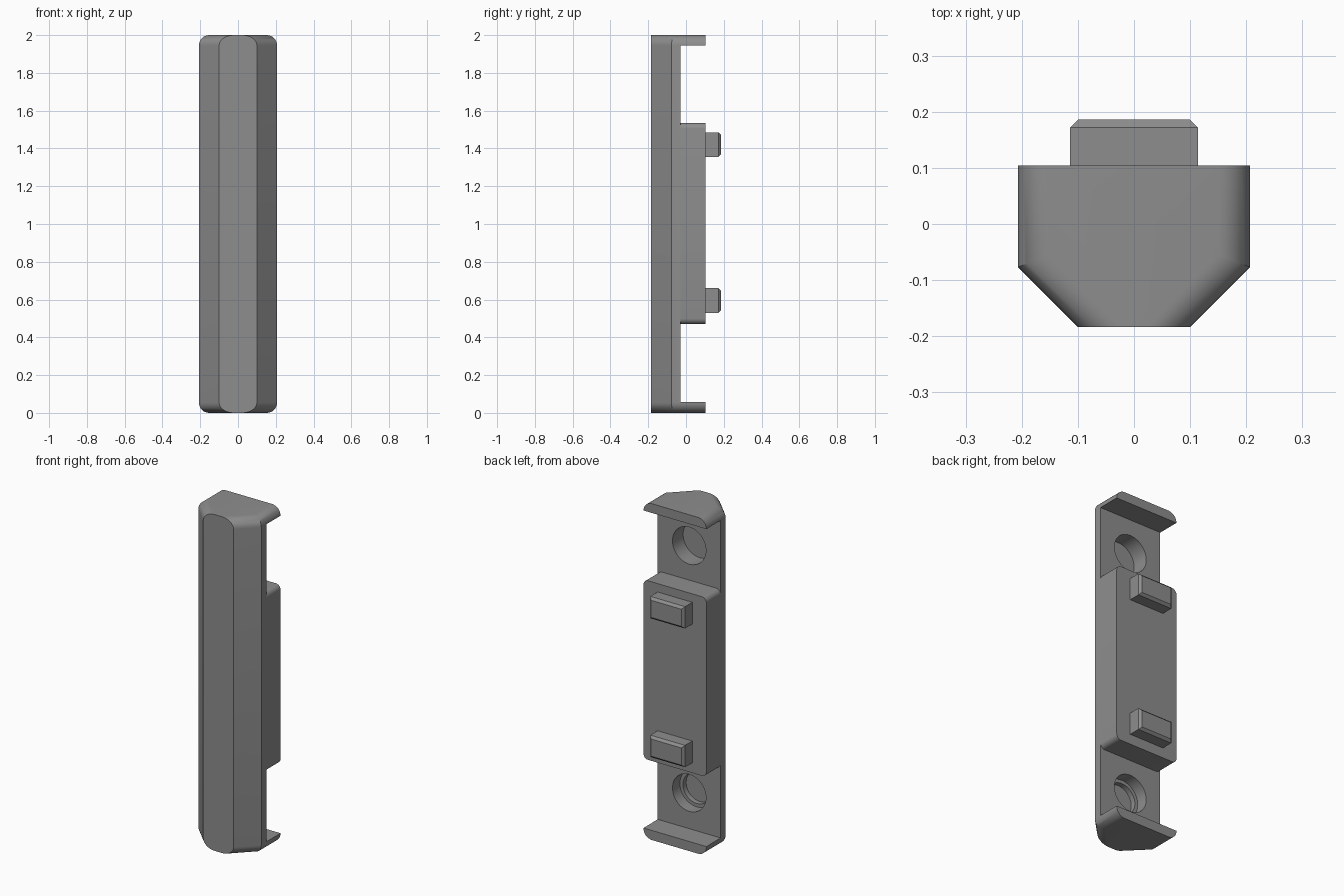
import bpy, bmesh, math
from mathutils import Matrix

if "Cube" in bpy.data.objects:
    bpy.data.objects.remove(bpy.data.objects["Cube"])

grey = bpy.data.materials.new("plain_grey")
grey.diffuse_color = (0.27, 0.27, 0.27, 1)
grey.use_nodes = True
grey.node_tree.nodes["Principled BSDF"].inputs["Base Color"].default_value = grey.diffuse_color


def make(name, bm):
    bmesh.ops.recalc_face_normals(bm, faces=bm.faces)
    me = bpy.data.meshes.new(name)
    bm.to_mesh(me)
    bm.free()
    ob = bpy.data.objects.new(name, me)
    bpy.context.collection.objects.link(ob)
    me.materials.append(grey)
    return ob


def box(lo, hi):
    bm = bmesh.new()
    bmesh.ops.create_cube(bm, size=1)
    for v in bm.verts:
        v.co = [a if c < 0 else b for c, a, b in zip(v.co, lo, hi)]
    return bm


def cylinder(radius, y0, y1, z):
    bm = bmesh.new()
    m = Matrix.Translation((0, (y0 + y1) / 2, z)) @ Matrix.Rotation(math.pi / 2, 4, 'X')
    bmesh.ops.create_cone(bm, cap_ends=True, segments=48, radius1=radius,
                          radius2=radius, depth=y1 - y0, matrix=m)
    return bm


def activate(ob):
    bpy.ops.object.select_all(action='DESELECT')
    ob.select_set(True)
    bpy.context.view_layer.objects.active = ob


def cut(ob, bm):
    cutter = make("cutter", bm)
    cutter.hide_render = True
    mod = ob.modifiers.new("cut", 'BOOLEAN')
    mod.operation, mod.solver, mod.object = 'DIFFERENCE', 'EXACT', cutter
    activate(ob)
    bpy.ops.object.modifier_apply(modifier="cut")
    bpy.data.objects.remove(cutter)


def smooth(ob):
    activate(ob)
    bpy.ops.object.shade_smooth_by_angle(angle=math.radians(30))


FRONT, BACK, PLATE, SIDE, NOSE = -0.184, 0.104, -0.03, 0.207, 0.10
R, STEPS = 0.055, 8

# Body: chamfered section lofted upward, side and chamfer edges rounded at both ends
layers = []
for i in range(STEPS + 1):
    t = math.pi / 2 * i / STEPS
    layers.append((R * (1 - math.sin(t)), R * (1 - math.cos(t))))
layers += [(d, 2 - z) for d, z in reversed(layers)]
bm = bmesh.new()
rings = []
for d, z in layers:
    half = [(NOSE - d * math.sqrt(2), FRONT),
            (SIDE - d, FRONT + SIDE - NOSE + d * (math.sqrt(2) - 1)),
            (SIDE - d, BACK)]
    pts = half + [(-x, y) for x, y in reversed(half)]
    rings.append([bm.verts.new((x, y, z)) for x, y in pts])
for a, b in zip(rings, rings[1:]):
    for k in range(6):
        n = (k + 1) % 6
        bm.faces.new((a[k], a[n], b[n], b[k]))
bm.faces.new(rings[0])
bm.faces.new(rings[-1])
body = make("body", bm)

# Hollow the back between the end lips, then sink the round pockets
cut(body, box((-0.4, PLATE, 0.057), (0.4, 0.4, 1.945)))
cut(body, cylinder(0.11, -0.13, 0.05, 1.74))
cut(body, cylinder(0.11, -0.10, 0.05, 0.27))
cut(body, cylinder(0.09, -0.13, 0.05, 0.27))
smooth(body)

# Raised centre block with rounded corners running front to back
bm = box((-SIDE, PLATE, 0.47), (SIDE, BACK, 1.535))
edges = [e for e in bm.edges if abs(e.verts[0].co.y - e.verts[1].co.y) > 0.01]
bmesh.ops.bevel(bm, geom=edges, offset=0.03, segments=6, profile=0.5, affect='EDGES')
smooth(make("centre_block", bm))

# Two pegs with chamfered outer ends
for name, z in (("lower_peg", 0.595), ("upper_peg", 1.42)):
    bm = box((-0.114, BACK - 0.01, z - 0.065), (0.114, 0.186, z + 0.065))
    edges = [e for e in bm.edges if all(v.co.y > 0.18 for v in e.verts)]
    bmesh.ops.bevel(bm, geom=edges, offset=0.014, segments=1, affect='EDGES')
    make(name, bm)
